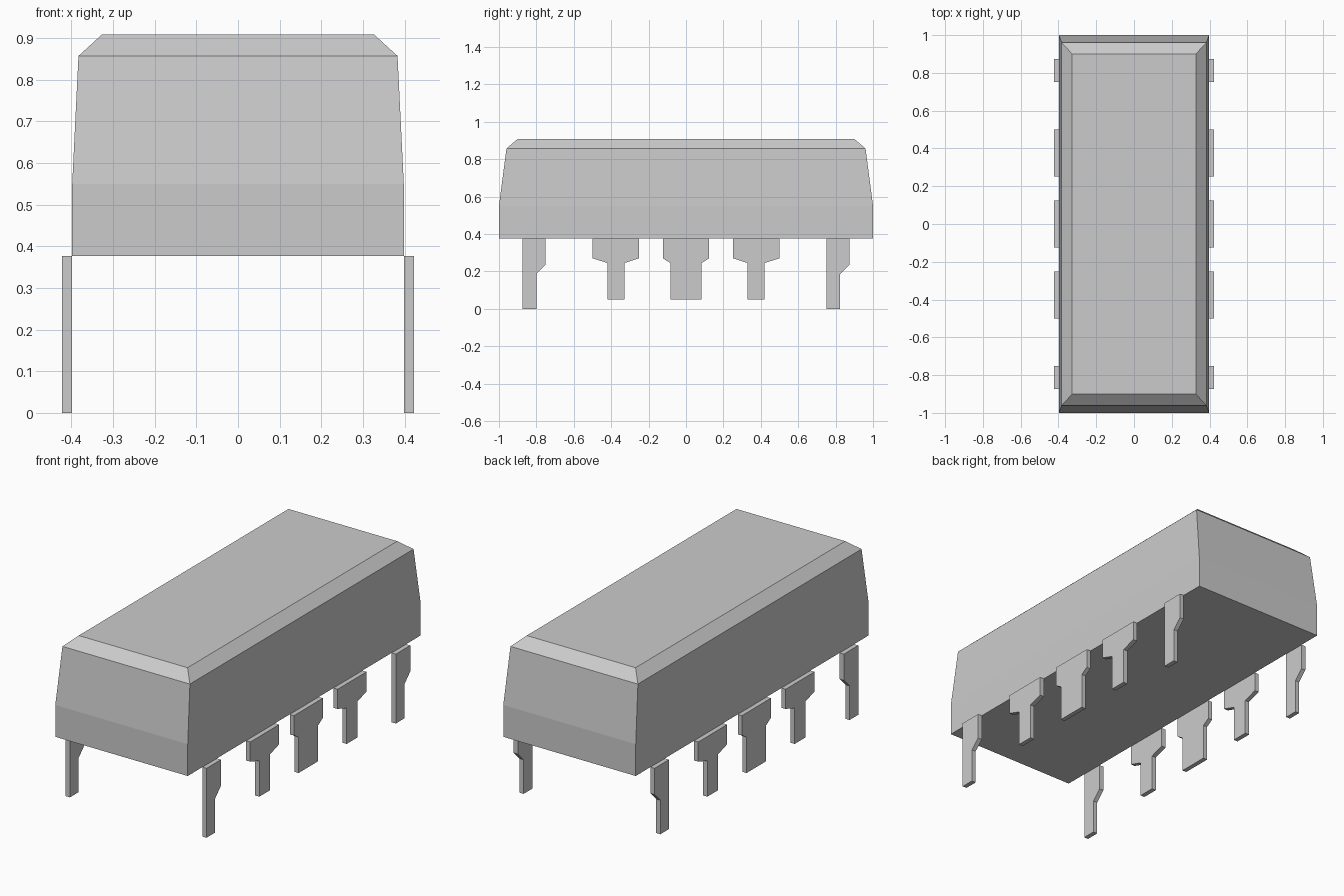
import bpy
import bmesh

if "Cube" in bpy.data.objects:
    bpy.data.objects.remove(bpy.data.objects["Cube"])


def make_object(name, bm):
    bmesh.ops.recalc_face_normals(bm, faces=bm.faces)
    mesh = bpy.data.meshes.new(name)
    bm.to_mesh(mesh)
    bm.free()
    obj = bpy.data.objects.new(name, mesh)
    bpy.context.collection.objects.link(obj)
    return obj


# Housing: stacked rectangular sections (half width, half length, height)
def housing(sections):
    bm = bmesh.new()
    rings = [[bm.verts.new((sx * w, sy * l, z))
              for sx, sy in ((-1, -1), (1, -1), (1, 1), (-1, 1))]
             for w, l, z in sections]
    for low, high in zip(rings, rings[1:]):
        for i in range(4):
            j = (i + 1) % 4
            bm.faces.new((low[i], low[j], high[j], high[i]))
    bm.faces.new(rings[0])
    bm.faces.new(rings[-1])
    return make_object("chip_housing", bm)


# Pin: y-z outline given thickness along x, mirrored to the other side
def pin_pair(name, outline, y_offset, x_inner=0.398, thickness=0.025):
    bm = bmesh.new()
    face = bm.faces.new([bm.verts.new((x_inner, y + y_offset, z)) for y, z in outline])
    ext = bmesh.ops.extrude_face_region(bm, geom=[face])
    moved = [v for v in ext["geom"] if isinstance(v, bmesh.types.BMVert)]
    bmesh.ops.translate(bm, verts=moved, vec=(thickness, 0, 0))
    obj = make_object(name, bm)
    mirror = obj.modifiers.new("other_side", 'MIRROR')
    mirror.use_axis[0] = True
    return obj


def stepped_outline(half_narrow):
    right = [(half_narrow, 0.05), (half_narrow, 0.245), (0.124, 0.27), (0.124, 0.377)]
    return right + [(-y, z) for y, z in reversed(right)]


housing([(0.398, 1.0, 0.377), (0.398, 1.0, 0.55),
         (0.383, 0.96, 0.857), (0.327, 0.90, 0.908)])

# Long corner pins, narrowed on one side only
corner = [(-0.062, 0), (0.012, 0), (0.012, 0.185), (0.062, 0.235),
          (0.062, 0.377), (-0.062, 0.377)]
for label, y in (("front", -0.8125), ("back", 0.8125)):
    pin_pair(label + "_corner_pins", corner, y)

# Short stepped pins, the middle one wider
for label, y, half in (("front", -0.375, 0.046), ("middle", 0, 0.084), ("back", 0.375, 0.046)):
    pin_pair(label + "_stepped_pins", stepped_outline(half), y)
